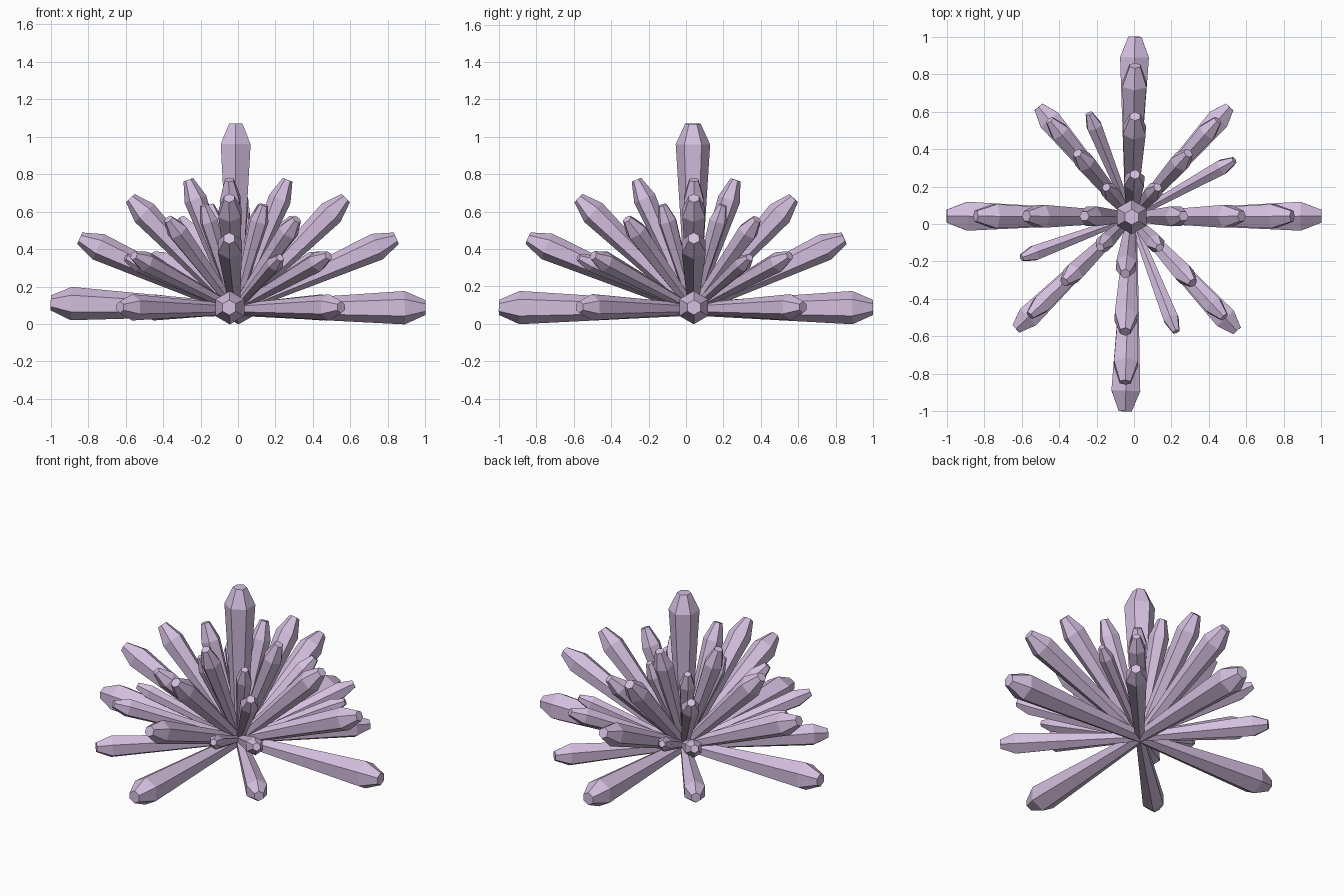
import bpy, bmesh, math
from mathutils import Vector

if "Cube" in bpy.data.objects:
    bpy.data.objects.remove(bpy.data.objects["Cube"])

mat = bpy.data.materials.new("pale_violet")
mat.diffuse_color = (0.66, 0.52, 0.74, 1)
mat.use_nodes = True
mat.node_tree.nodes["Principled BSDF"].inputs["Base Color"].default_value = mat.diffuse_color

ROOT = Vector((-0.015, 0.037, 0.08))


def crystal(name, tip, radius, point=0.11):
    """Six-sided shard: narrow root, wide shoulder, small flat tip."""
    tip = Vector(tip)
    axis = tip - ROOT
    length = axis.length
    d = axis.normalized()
    ref = Vector((0, 0, 1)) if abs(d.z) < 0.99 else Vector((0, 1, 0))
    side = d.cross(ref).normalized()
    up = side.cross(d)
    bm = bmesh.new()
    rings = []
    for dist, r in ((0, radius * 0.4), (length - point, radius), (length, radius * 0.45)):
        ring = []
        for i in range(6):
            a = math.tau * i / 6
            ring.append(bm.verts.new(ROOT + d * dist + (up * math.cos(a) + side * math.sin(a)) * r))
        rings.append(ring)
    for lo, hi in zip(rings, rings[1:]):
        for i in range(6):
            j = (i + 1) % 6
            bm.faces.new((lo[i], lo[j], hi[j], hi[i]))
    bm.faces.new(rings[0])
    bm.faces.new(rings[-1])
    bmesh.ops.recalc_face_normals(bm, faces=bm.faces)
    me = bpy.data.meshes.new(name)
    bm.to_mesh(me)
    bm.free()
    me.materials.append(mat)
    bpy.context.collection.objects.link(bpy.data.objects.new(name, me))


# Upright centre crystal
crystal("centre_crystal", (-0.012, 0.037, 1.07), 0.092)

# Four main fans: reach, height, radius
main_fan = [(1.0, 0.088, 0.089), (0.845, 0.458, 0.074), (0.575, 0.672, 0.07), (0.265, 0.77, 0.061)]
for level, (reach, z, r) in enumerate(main_fan):
    low = 0.025 if level == 0 else 0
    crystal(f"right_crystal_{level}", (reach, 0.042, z), r)
    crystal(f"left_crystal_{level}", (-reach, 0.042, z + low), r)
    crystal(f"back_crystal_{level}", (0.005, reach, z), r)
    crystal(f"front_crystal_{level}", (-0.047, -reach, z), r)

# Four diagonal fans: fraction of reach, height, radius
corners = {"back_right": (0.51, 0.625), "back_left": (-0.51, 0.625),
           "front_left": (-0.63, -0.56), "front_right": (0.55, -0.57)}
diagonal_fan = [(1.0, 0.09, 0.07), (0.88, 0.365, 0.056), (0.58, 0.56, 0.058), (0.27, 0.635, 0.05)]
for name, (x, y) in corners.items():
    for level, (f, z, r) in enumerate(diagonal_fan):
        tip = (ROOT.x + (x - ROOT.x) * f, ROOT.y + (y - ROOT.y) * f, z)
        crystal(f"{name}_diagonal_{level}", tip, r, 0.09)

# Slim in-between crystals
for i, (x, y) in enumerate([(0.535, 0.34), (-0.24, 0.59), (-0.6, -0.18), (0.225, -0.575)]):
    crystal(f"slim_crystal_{i}", (x, y, 0.355), 0.046, 0.08)
